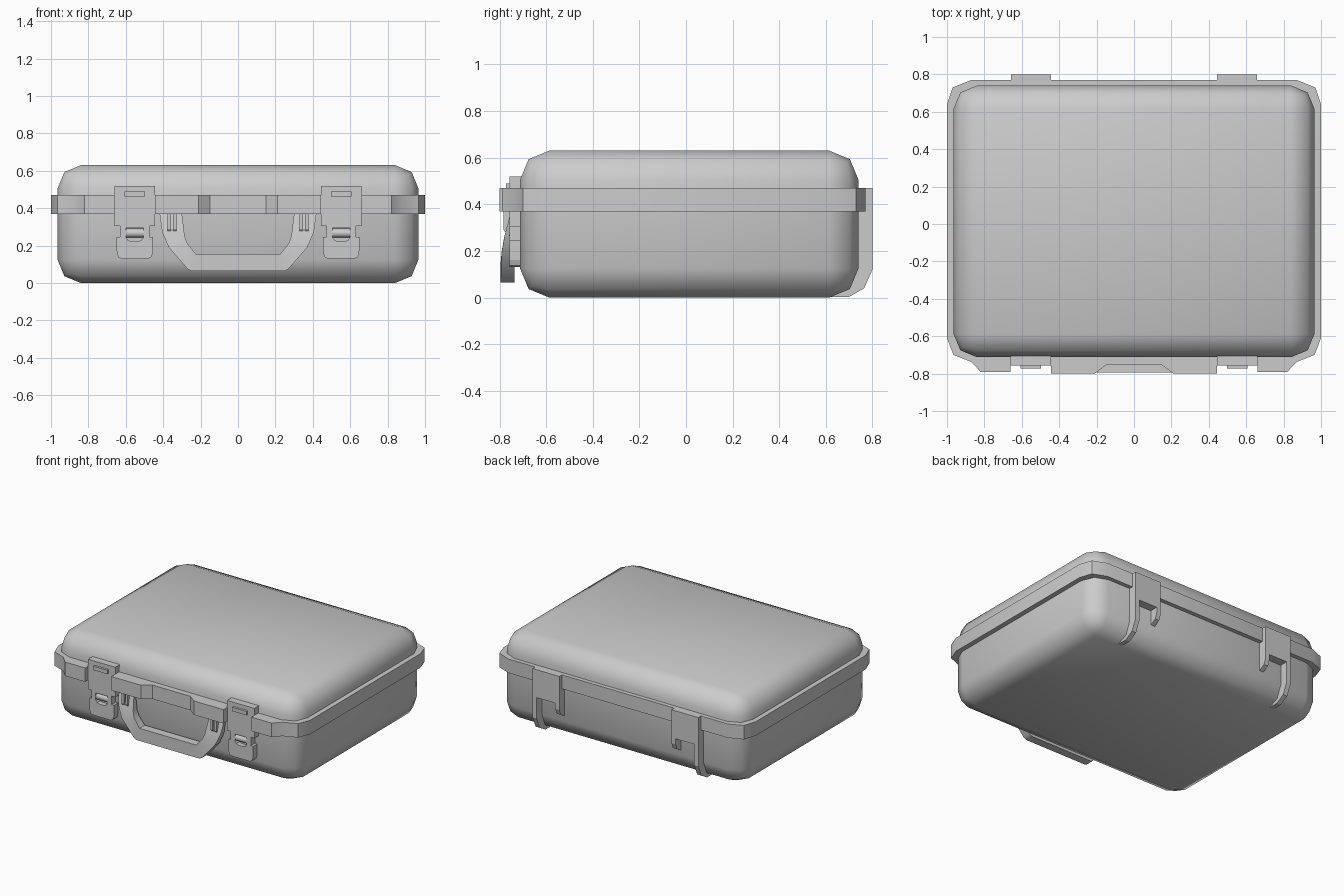
import bpy, bmesh, math
from mathutils import Vector

if "Cube" in bpy.data.objects:
    bpy.data.objects.remove(bpy.data.objects["Cube"])


def finish(name, bm, angle=None):
    bmesh.ops.recalc_face_normals(bm, faces=bm.faces)
    me = bpy.data.meshes.new(name)
    bm.to_mesh(me)
    bm.free()
    ob = bpy.data.objects.new(name, me)
    bpy.context.collection.objects.link(ob)
    if angle:
        bpy.ops.object.select_all(action='DESELECT')
        ob.select_set(True)
        bpy.context.view_layer.objects.active = ob
        bpy.ops.object.shade_smooth_by_angle(angle=math.radians(angle))
    return ob


def prism(name, pts, axis, a, b, angle=None):
    """Extrude a 2D outline along an axis from a to b."""
    place = {'x': lambda u, v, w: (w, u, v),
             'y': lambda u, v, w: (u, w, v),
             'z': lambda u, v, w: (u, v, w)}[axis]
    bm = bmesh.new()
    lo = [bm.verts.new(place(u, v, a)) for u, v in pts]
    hi = [bm.verts.new(place(u, v, b)) for u, v in pts]
    bm.faces.new(lo)
    bm.faces.new(hi)
    n = len(pts)
    for i in range(n):
        j = (i + 1) % n
        bm.faces.new((lo[i], lo[j], hi[j], hi[i]))
    return finish(name, bm, angle)


def box(name, x0, x1, y0, y1, z0, z1):
    return prism(name, [(x0, y0), (x1, y0), (x1, y1), (x0, y1)], 'z', z0, z1)


def mirrored(half):
    """Complete a symmetric outline from its +x half."""
    return half + [(-u, v) for u, v in reversed(half)]


def shell(name, keep_upper):
    """Half of the rounded case, parted at the seam."""
    bm = bmesh.new()
    bmesh.ops.create_cube(bm, size=1)
    for v in bm.verts:
        v.co = Vector((v.co.x * 1.93, v.co.y * 1.452 + 0.014, (v.co.z + 0.5) * 0.63))
    bmesh.ops.bevel(bm, geom=bm.edges[:], offset=0.125, segments=2,
                    profile=0.5, affect='EDGES')
    bmesh.ops.bisect_plane(bm, geom=bm.verts[:] + bm.edges[:] + bm.faces[:],
                           plane_co=(0, 0, 0.42), plane_no=(0, 0, 1),
                           clear_inner=keep_upper, clear_outer=not keep_upper)
    bmesh.ops.holes_fill(bm, edges=[e for e in bm.edges if e.is_boundary])
    return finish(name, bm, 50)


# Case halves
shell("base", False)
shell("lid", True)

# Rim band with latch notches and grip recess at the front
rim = [(0.15, -0.755), (0.21, -0.80), (0.445, -0.80), (0.445, -0.715), (0.66, -0.715),
       (0.66, -0.79), (0.82, -0.79), (0.87, -0.737), (0.965, -0.70), (1.0, -0.61),
       (1.0, 0.64), (0.97, 0.73), (0.87, 0.77)]
prism("rim", mirrored(rim), 'z', 0.37, 0.47, 30)

# Carrying handle: U-shaped band whose front leans out toward the grip
outer = [(0.42, 0.375), (0.405, 0.27), (0.37, 0.19), (0.27, 0.075), (0.25, 0.065)]
inner = [(0.30, 0.375), (0.285, 0.25), (0.27, 0.21), (0.225, 0.155), (0.20, 0.155)]


def front_y(z):
    return -0.795 + 0.035 * max(0, (z - 0.15) / 0.19) ** 1.5


bm = bmesh.new()
path = list(zip(outer, inner))
path += [((-o[0], o[1]), (-i[0], i[1])) for o, i in reversed(path)]
rings = []
for o, i in path:
    rings.append([bm.verts.new(c) for c in (
        (o[0], front_y(o[1]), o[1]), (i[0], front_y(i[1]), i[1]),
        (i[0], -0.735, i[1]), (o[0], -0.735, o[1]))])
for r, s in zip(rings, rings[1:]):
    for k in range(4):
        m = (k + 1) % 4
        bm.faces.new((r[k], r[m], s[m], s[k]))
bm.faces.new(rings[0])
bm.faces.new(rings[-1])
finish("handle", bm, 30)

# Latch outlines, centred on their own x
plate = [(0.108, 0.52), (0.108, 0.305), (0.08, 0.305), (0.08, 0.245),
         (0.098, 0.245), (0.096, 0.16), (0.088, 0.138), (0.072, 0.13)]
window = [(0.047, 0.295), (0.047, 0.245), (0.035, 0.228), (0.015, 0.222)]

# Long outer hinge rib and short inner one, in the y-z plane
long_rib = [(0.70, 0.47), (0.80, 0.47), (0.80, 0.12), (0.765, 0.04), (0.70, 0.003),
            (0.60, 0.003)]
short_rib = [(0.72, 0.47), (0.80, 0.47), (0.80, 0.23), (0.785, 0.19), (0.74, 0.165),
             (0.72, 0.165)]

for s, side in ((1, "right"), (-1, "left")):
    # Latch plate with a window
    cx = 0.552 * s
    latch = prism(side + "_latch", [(u + cx, v) for u, v in mirrored(plate)],
                  'y', -0.757, -0.70)
    cutter = prism("cutter", [(u + cx, v) for u, v in mirrored(window)], 'y', -0.80, -0.722)
    cutter.hide_render = True
    mod = latch.modifiers.new("window", 'BOOLEAN')
    mod.object = cutter
    mod.solver = 'EXACT'
    bpy.context.view_layer.objects.active = latch
    bpy.ops.object.modifier_apply(modifier=mod.name)
    bpy.data.objects.remove(cutter)

    # Latch barrel and pull tab
    barrel = [(-0.735 + 0.024 * math.cos(t * math.pi / 6),
               0.267 + 0.024 * math.sin(t * math.pi / 6)) for t in range(12)]
    prism(side + "_latch_barrel", barrel, 'x', cx - 0.046, cx + 0.046, 40)
    box(side + "_latch_tab", cx - 0.055, cx + 0.055, -0.772, -0.75, 0.462, 0.49)

    # Paired handle lugs
    for x in (0.338, 0.368):
        lug = [(-0.71, 0.375), (-0.782, 0.375), (-0.782, 0.29), (-0.77, 0.272), (-0.71, 0.272)]
        prism(side + "_handle_lug", lug, 'x', s * (x - 0.009), s * (x + 0.009))

    # Hinge block and ribs
    box(side + "_hinge_block", *sorted((s * 0.47, s * 0.63)), 0.72, 0.80, 0.27, 0.47)
    prism(side + "_hinge_outer_rib", long_rib, 'x', s * 0.625, s * 0.658)
    prism(side + "_hinge_inner_rib", short_rib, 'x', s * 0.445, s * 0.478)
